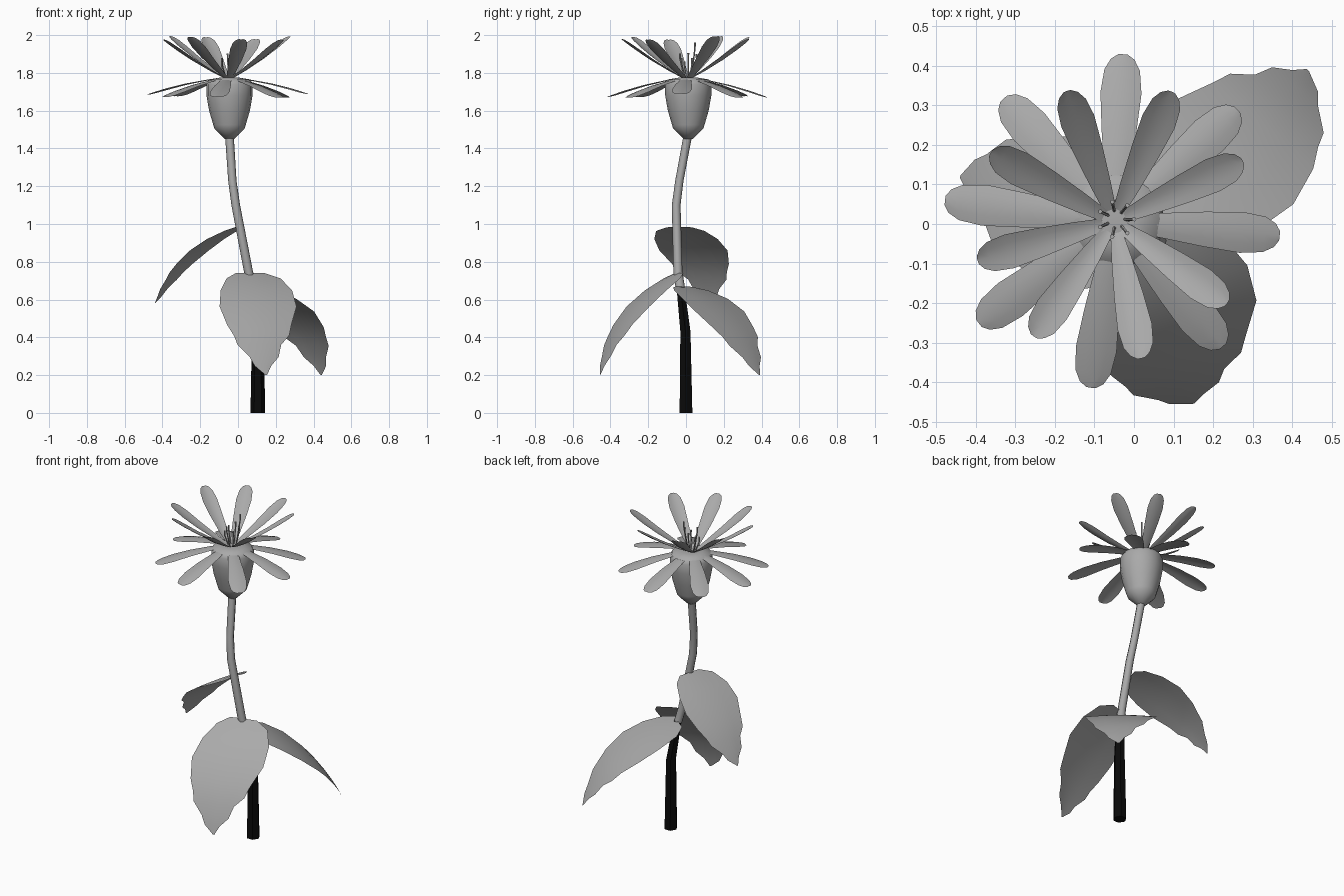
import bpy, bmesh, math, random
from mathutils import Vector, Matrix

random.seed(4)
cube = bpy.data.objects.get("Cube")
if cube:
    bpy.data.objects.remove(cube, do_unlink=True)

UP = Vector((0, 0, 1))


def material(name, value):
    mat = bpy.data.materials.new(name)
    mat.use_nodes = True
    colour = (value, value, value, 1)
    mat.diffuse_color = colour
    mat.node_tree.nodes["Principled BSDF"].inputs["Base Color"].default_value = colour
    return mat


GREY = material("plant grey", 0.4)
BLACK = material("stalk black", 0.003)


def finish(bm, name, mat, angle=65):
    mesh = bpy.data.meshes.new(name)
    bm.to_mesh(mesh)
    bm.free()
    obj = bpy.data.objects.new(name, mesh)
    bpy.context.collection.objects.link(obj)
    mesh.materials.append(mat)
    bpy.ops.object.select_all(action="DESELECT")
    obj.select_set(True)
    bpy.context.view_layer.objects.active = obj
    bpy.ops.object.shade_smooth_by_angle(angle=math.radians(angle))
    return obj


def loft(name, rings, mat, sides, angle=65):
    """Closed skin over horizontal rings given as (x, y, z, radius)."""
    bm = bmesh.new()
    loops = []
    for x, y, z, r in rings:
        turns = [math.tau * i / sides for i in range(sides)]
        loops.append([bm.verts.new((x + r * math.cos(a), y + r * math.sin(a), z)) for a in turns])
    for low, high in zip(loops, loops[1:]):
        for i in range(sides):
            j = (i + 1) % sides
            bm.faces.new((low[i], low[j], high[j], high[i]))
    bm.faces.new(loops[0][::-1])
    bm.faces.new(loops[-1])
    return finish(bm, name, mat, angle)


def blade(name, base, tip, rows, width, arch, cup, twist=0):
    """Thin arched sheet; rows hold (position along, left and right half width)."""
    base, tip = Vector(base), Vector(tip)
    axis = tip - base
    side = axis.cross(UP).normalized()
    normal = side.cross(axis).normalized()
    side = Matrix.Rotation(math.radians(twist), 3, "Z") @ side
    bm = bmesh.new()
    grid = []
    for t, left, right in rows:
        spine = base + axis * t + normal * arch * 4 * t * (1 - t)
        line = []
        for s in (-1, -0.5, 0, 0.5, 1):
            half = (left if s < 0 else right) * width
            line.append(bm.verts.new(spine + side * s * half + normal * cup * half * s * s))
        grid.append(line)
    for a, b in zip(grid, grid[1:]):
        for i in range(4):
            bm.faces.new((a[i], a[i + 1], b[i + 1], b[i]))
    return finish(bm, name, GREY)


# Stalk: black foot and grey upper stem
loft("lower_stalk", [(0.105, 0, 0, 0.039), (0.105, -0.003, 0.43, 0.031),
                     (0.085, -0.022, 0.6, 0.026), (0.075, -0.03, 0.67, 0.024)], BLACK, 6, 30)
loft("upper_stalk", [(0.075, -0.03, 0.66, 0.025), (0.055, -0.043, 0.75, 0.024),
                     (-0.012, -0.052, 1.1, 0.023), (-0.03, -0.035, 1.23, 0.022),
                     (-0.045, 0.008, 1.46, 0.023)], GREY, 8)

# Flower cup
CUP = (-0.045, 0.012)
profile = [(1.45, 0.025), (1.505, 0.08), (1.525, 0.086), (1.6, 0.108),
           (1.68, 0.122), (1.74, 0.122), (1.765, 0.11), (1.775, 0.05)]
loft("flower_cup", [(*CUP, z, r) for z, r in profile], GREY, 16)

# Two whorls of petals
petal_rows = [(t, w, w) for t, w in ((0, 0.018), (0.2, 0.03), (0.5, 0.044), (0.75, 0.052),
                                     (0.9, 0.045), (0.97, 0.03), (1, 0.012))]


def whorl(name, angles, reach, tip_z, width, arch, cup):
    for i, angle in enumerate(angles):
        a = math.radians(angle)
        out = Vector((math.cos(a), math.sin(a), 0))
        centre = Vector((-0.05, 0.007, 0))
        length = reach + random.uniform(-0.008, 0.008)
        height = tip_z + random.uniform(-0.012, 0.012)
        blade(f"{name}_{i + 1}", centre + out * 0.03 + UP * 1.775,
              centre + out * length + UP * height, petal_rows, width, arch, cup)


whorl("lower_petal", (42, 87, 132, 173, 217, 262, 311, 355), 0.425, 1.68, 1, 0.012, -0.15)
whorl("upper_petal", (25, 66, 110, 151, 196, 235, 281, 324), 0.354, 1.985, 0.85, -0.01, 0.2)

# Stamens
for i in range(7):
    a = math.tau * i / 7
    x, y = CUP[0] + 0.02 * math.cos(a), CUP[1] + 0.02 * math.sin(a)
    dx, dy = 0.025 * math.cos(a), 0.025 * math.sin(a)
    top = 1.96 if i == 1 else random.uniform(1.84, 1.91)
    loft(f"stamen_{i + 1}", [(x, y, 1.765, 0.004), (x + dx, y + dy, top - 0.03, 0.004),
                             (x + dx, y + dy, top, 0.006)], GREY, 5)

# Broad drooping leaves with ragged tips
leaf_rows = [(0, 0.08, 0.08), (0.07, 0.16, 0.14), (0.22, 0.205, 0.19), (0.4, 0.21, 0.215),
             (0.58, 0.165, 0.19), (0.68, 0.145, 0.16), (0.76, 0.095, 0.145),
             (0.86, 0.075, 0.085), (0.93, 0.03, 0.06), (1, 0.004, 0.004)]
blade("front_leaf", (0.065, -0.04, 0.742), (0.15, -0.455, 0.2), leaf_rows, 1, 0.075, -0.05, 5)
blade("back_left_leaf", (0.065, -0.015, 0.67), (0.44, 0.39, 0.2), leaf_rows, 0.95, 0.085, -0.05, 3)
blade("right_leaf", (0.0, -0.035, 0.985), (-0.44, 0.12, 0.58), leaf_rows, 0.88, 0.06, -0.05, 4)
